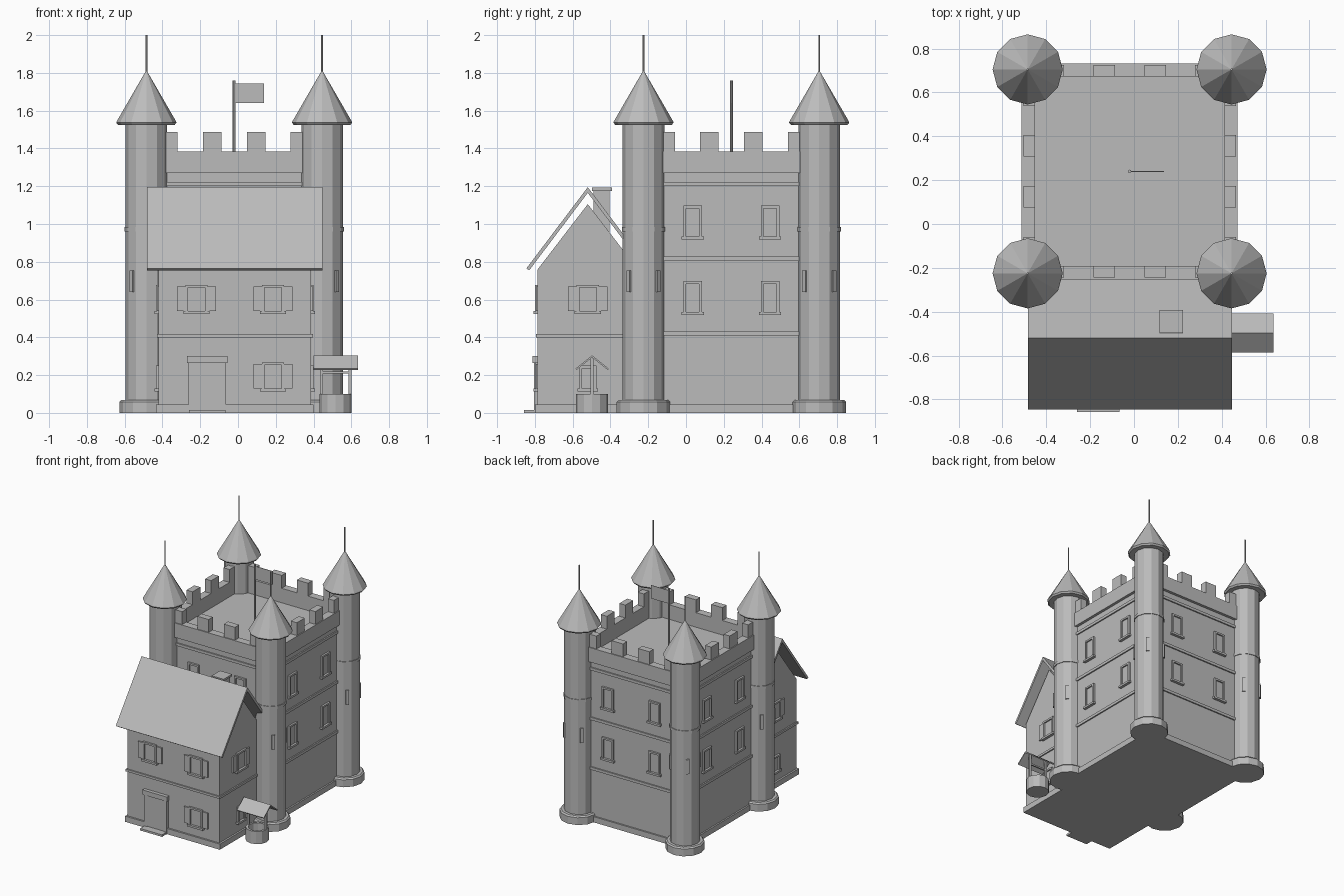
import bpy, bmesh, math
from mathutils import Matrix, Vector

if "Cube" in bpy.data.objects:
    bpy.data.objects.remove(bpy.data.objects["Cube"])

stone = bpy.data.materials.new("plain_grey")
stone.use_nodes = True
stone.diffuse_color = (0.5, 0.5, 0.5, 1)
stone.node_tree.nodes["Principled BSDF"].inputs["Base Color"].default_value = (0.5, 0.5, 0.5, 1)

KX, KY = -0.02, 0.24      # keep centre
TOWER = 0.465             # tower offset from the keep centre
HX, HY = -0.017, -0.52    # house centre


def finish(bm, name):
    bmesh.ops.recalc_face_normals(bm, faces=bm.faces)
    mesh = bpy.data.meshes.new(name)
    bm.to_mesh(mesh)
    bm.free()
    mesh.materials.append(stone)
    ob = bpy.data.objects.new(name, mesh)
    bpy.context.collection.objects.link(ob)
    return ob


def add_box(bm, x, y, z, mat=Matrix()):
    """Box from (min, max) pairs, placed by a matrix."""
    size = Vector((x[1] - x[0], y[1] - y[0], z[1] - z[0]))
    mid = Vector((sum(x), sum(y), sum(z))) / 2
    m = mat @ Matrix.Translation(mid) @ Matrix.Diagonal(size).to_4x4()
    bmesh.ops.create_cube(bm, size=1, matrix=m)


def box(name, x, y, z):
    bm = bmesh.new()
    add_box(bm, x, y, z)
    return finish(bm, name)


def block(name, cx, cy, hx, hy, z):
    return box(name, (cx - hx, cx + hx), (cy - hy, cy + hy), z)


def lathe(name, profile, x, y, sides=12):
    """Spin a (radius, height) profile about an upright axis."""
    bm = bmesh.new()
    vs = [bm.verts.new((r, 0, z)) for r, z in profile]
    es = [bm.edges.new(p) for p in zip(vs, vs[1:])]
    bmesh.ops.spin(bm, geom=vs + es, cent=(0, 0, 0), axis=(0, 0, 1),
                   angle=math.tau, steps=sides, use_duplicate=False)
    bmesh.ops.remove_doubles(bm, verts=bm.verts, dist=1e-4)
    bmesh.ops.translate(bm, verts=bm.verts, vec=(x, y, 0))
    return finish(bm, name)


def prism(name, outline, x0, x1):
    """Extrude a (y, z) outline along x."""
    bm = bmesh.new()
    f = bm.faces.new([bm.verts.new((x0, y, z)) for y, z in outline])
    out = bmesh.ops.extrude_face_region(bm, geom=[f])
    bmesh.ops.translate(bm, vec=(x1 - x0, 0, 0),
                        verts=[v for v in out["geom"] if isinstance(v, bmesh.types.BMVert)])
    return finish(bm, name)


def on_wall(x, y, turn):
    """Wall frame: local -y points out of the wall."""
    return Matrix.Translation((x, y, 0)) @ Matrix.Rotation(math.radians(turn), 4, 'Z')


def window(name, mat, z, w, h, shutters=False):
    bm = bmesh.new()
    a, t = w / 2, 0.014
    for s in (-1, 1):
        add_box(bm, sorted((s * a, s * (a - t))), (-0.015, 0.01), (z, z + h), mat)
        if shutters:
            add_box(bm, sorted((s * a, s * (a + 0.045))), (-0.01, 0.005), (z + 0.01, z + h - 0.01), mat)
    add_box(bm, (-a, a), (-0.015, 0.01), (z + h - t, z + h), mat)
    add_box(bm, (-a - 0.01, a + 0.01), (-0.022, 0.01), (z - 0.006, z + t - 0.004), mat)
    add_box(bm, (-a, a), (-0.004, 0.01), (z, z + h), mat)
    finish(bm, name)


# Keep: body, plinth, string courses
WALL = 0.47
block("keep_body", KX, KY, WALL, WALL, (0, 1.27))
block("keep_plinth", KX, KY, WALL + 0.012, WALL + 0.012, (0, 0.045))
for i, z in enumerate((0.41, 0.805, 1.2)):
    block(f"keep_band_{i}", KX, KY, WALL + 0.01, WALL + 0.01, (z, z + 0.022))

# Parapet and merlons on each side, and keep windows
sides = {"front": 0, "right": 90, "back": 180, "left": 270}
for side, turn in sides.items():
    mat = on_wall(KX, KY, turn)
    bm = bmesh.new()
    add_box(bm, (-0.49, 0.49), (-0.492, -0.432), (1.27, 1.385), mat)
    finish(bm, f"parapet_{side}")
    bm = bmesh.new()
    for u in (-0.348, -0.116, 0.116, 0.348):
        add_box(bm, (u - 0.049, u + 0.049), (-0.485, -0.432), (1.385, 1.487), mat)
    finish(bm, f"merlons_{side}")
    for u in (-0.205, 0.205):
        for z in (0.525, 0.925):
            wall = mat @ Matrix.Translation((u, -WALL, 0))
            window(f"keep_window_{side}", wall, z, 0.098, 0.172)

# Corner towers with conical roofs, finials and arrow slits
shaft = 0.11
profile = [(0, 0), (0.142, 0), (0.142, 0.058), (0.132, 0.068), (shaft, 0.068),
           (shaft, 0.96), (0.115, 0.96), (0.115, 0.983), (shaft, 0.983),
           (shaft, 1.525), (0.15, 1.525), (0.16, 1.537), (0.155, 1.547), (0, 1.815)]
for sx, sy, tag in ((-1, -1, "front_right"), (1, -1, "front_left"),
                    (-1, 1, "back_right"), (1, 1, "back_left")):
    x, y = KX + sx * TOWER, KY + sy * TOWER
    lathe(f"tower_{tag}", profile, x, y)
    lathe(f"finial_{tag}", [(0, 1.79), (0.005, 1.79), (0.005, 2), (0, 2)], x, y, 6)
    bm = bmesh.new()
    for turn in (45, 135, 225, 315):
        add_box(bm, (-0.012, 0.012), (-0.116, -0.09), (0.64, 0.755), on_wall(x, y, turn))
    finish(bm, f"arrow_slits_{tag}")

# Flag
lathe("flag_pole", [(0, 1.25), (0.008, 1.25), (0.008, 1.76), (0, 1.76)], KX, KY, 8)
box("flag", (KX + 0.006, KX + 0.157), (KY - 0.002, KY + 0.002), (1.64, 1.745))

# House: gabled body, plinth, band
hw, hd = 0.403, 0.265
prism("house_body", [(HY - hd, 0), (HY + hd, 0), (HY + hd, 0.76), (HY, 1.105), (HY - hd, 0.76)],
      HX - hw, HX + hw)
block("house_plinth", HX, HY, hw + 0.014, hd + 0.014, (0, 0.045))
block("house_band", HX, HY, hw + 0.01, hd + 0.01, (0.4, 0.418))

# Roof slopes
for s, tag in ((-1, "front"), (1, "back")):
    prism(f"roof_{tag}", [(HY, 1.195), (HY + s * 0.325, 0.765), (HY + s * 0.31, 0.755), (HY, 1.165)],
          -0.483, 0.447)

# Chimney
block("chimney", 0.17, -0.447, 0.042, 0.042, (0.9, 1.178))
block("chimney_cap", 0.17, -0.445, 0.053, 0.053, (1.176, 1.192))

# House windows with shutters
front = HY - hd
for x, z in ((-0.22, 0.53), (0.185, 0.53), (0.185, 0.12)):
    window("house_window_front", on_wall(x, front, 0), z, 0.118, 0.148, True)
for x, turn in ((HX + hw, 90), (HX - hw, 270)):
    window("house_window_side_upper", on_wall(x, HY, turn), 0.53, 0.118, 0.148, True)
    window("house_window_side_lower", on_wall(x, HY, turn), 0.12, 0.09, 0.13)

# Door with frame, lintel and step
door = on_wall(-0.163, front, 0)
bm = bmesh.new()
for s in (-1, 1):
    add_box(bm, sorted((s * 0.07, s * 0.1)), (-0.02, 0.01), (0, 0.27), door)
add_box(bm, (-0.108, 0.108), (-0.028, 0.01), (0.265, 0.302), door)
finish(bm, "door_frame")
box("door", (-0.235, -0.09), (front - 0.016, front), (0.02, 0.268))
box("door_step", (-0.26, -0.067), (-0.858, front), (0, 0.016))

# Well: hollow drum, posts, crossbar, little roof
WX, WY = 0.517, -0.497
lathe("well_drum", [(0, 0), (0.085, 0), (0.085, 0.1), (0.065, 0.1), (0.065, 0.03), (0, 0.03)], WX, WY)
for s in (-1, 1):
    block("well_post", WX + s * 0.075, WY, 0.008, 0.008, (0.05, 0.29))
block("well_crossbar", WX, WY, 0.083, 0.006, (0.208, 0.22))
for s in (-1, 1):
    prism("well_roof", [(WY, 0.305), (WY + s * 0.088, 0.234), (WY + s * 0.083, 0.227), (WY, 0.293)],
          0.4, 0.636)
